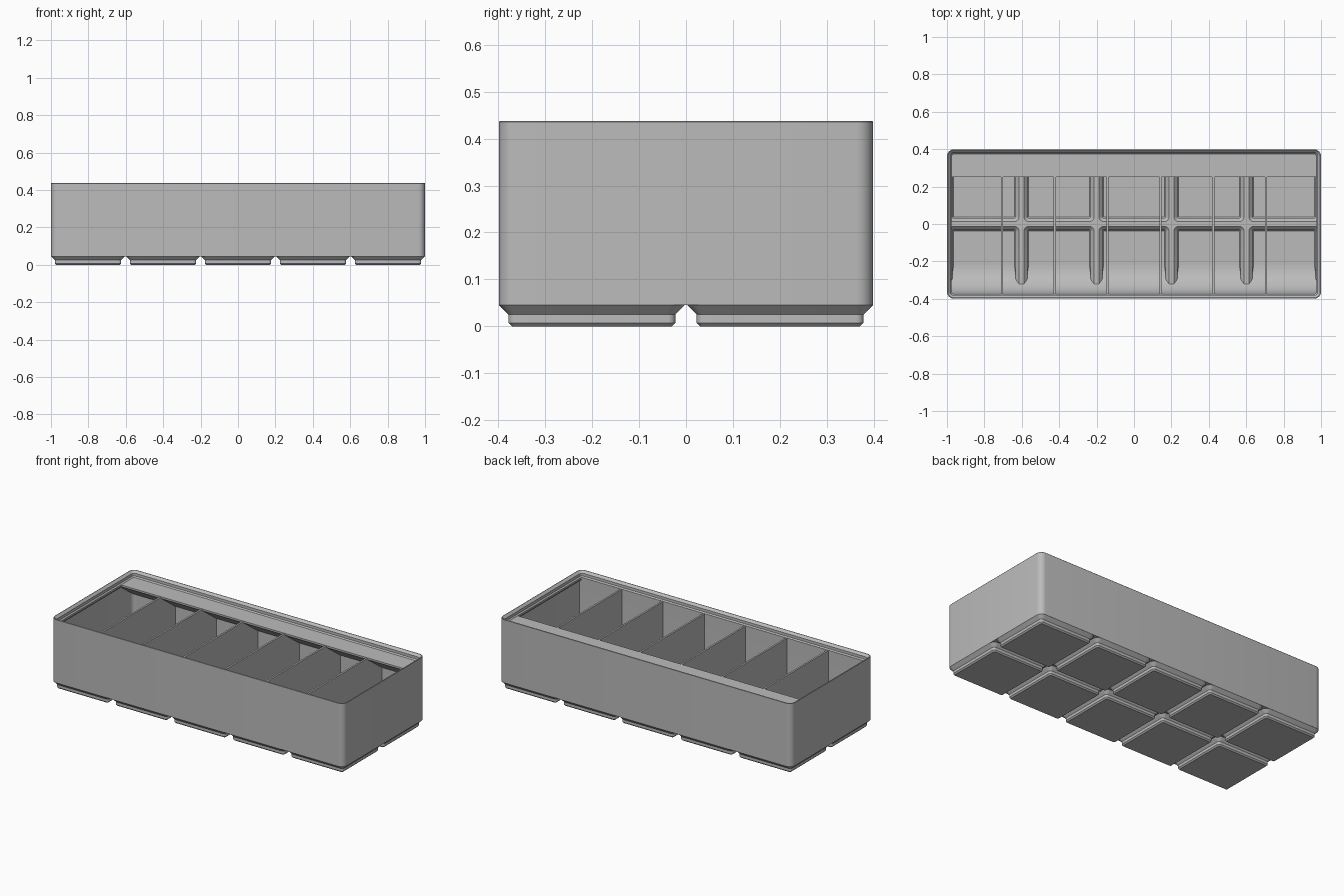
import bpy, bmesh, math

cube = bpy.data.objects.get("Cube")
if cube:
    bpy.data.objects.remove(cube, do_unlink=True)

# Main sizes
HX, HY, CORNER = 1.0, 0.3986, 0.0358
PITCH = 0.401
RIM_Z = 0.40            # level of label shelf, below the stacking lip
PLATE = (0.0454, 0.0495)  # underside and top of the plate joining the feet
FEET = [((i - 2) * PITCH, (j - 0.5) * PITCH) for i in range(5) for j in range(2)]

grey = bpy.data.materials.new("plain grey")
grey.use_nodes = True
grey.diffuse_color = (0.5, 0.5, 0.5, 1)
grey.node_tree.nodes["Principled BSDF"].inputs["Base Color"].default_value = (0.5, 0.5, 0.5, 1)


def rounded_rect(cx, cy, hx, hy, r, z, seg=6):
    pts = []
    for k, (sx, sy) in enumerate([(1, 1), (-1, 1), (-1, -1), (1, -1)]):
        for i in range(seg + 1):
            a = math.pi / 2 * (k + i / seg)
            pts.append((cx + sx * (hx - r) + r * math.cos(a),
                        cy + sy * (hy - r) + r * math.sin(a), z))
    return pts


def loft(bm, rings):
    """Skin closed rings and cap both ends."""
    loops = [[bm.verts.new(p) for p in ring] for ring in rings]
    n = len(loops[0])
    for a, b in zip(loops, loops[1:]):
        for i in range(n):
            bm.faces.new((a[i], a[(i + 1) % n], b[(i + 1) % n], b[i]))
    bm.faces.new(loops[0][::-1])
    bm.faces.new(loops[-1])


def prism(bm, profile, x0, x1):
    """Extrude a y-z profile along x."""
    loft(bm, [[(x, y, z) for y, z in profile] for x in (x0, x1)])


def finish(name, bm):
    bmesh.ops.recalc_face_normals(bm, faces=bm.faces[:])
    mesh = bpy.data.meshes.new(name)
    bm.to_mesh(mesh)
    bm.free()
    obj = bpy.data.objects.new(name, mesh)
    mesh.materials.append(grey)
    bpy.context.collection.objects.link(obj)
    return obj


def select(obj):
    bpy.ops.object.select_all(action='DESELECT')
    obj.select_set(True)
    bpy.context.view_layer.objects.active = obj


def boolean(obj, cutter, operation):
    mod = obj.modifiers.new("cut", 'BOOLEAN')
    mod.operation, mod.object, mod.solver = operation, cutter, 'EXACT'
    select(obj)
    bpy.ops.object.modifier_apply(modifier=mod.name)
    bpy.data.objects.remove(cutter, do_unlink=True)


def foot_rings(cx, cy, steps):
    return [rounded_rect(cx, cy, h, h, r, z) for h, r, z in steps]


# Walls with stacking lip: (inset, height) from outside bottom, over the rim, down inside
bm = bmesh.new()
wall_profile = [(0, PLATE[0]), (0, 0.435), (0.0015, 0.437), (0.0045, 0.437),
                (0.0181, 0.4235), (0.0181, 0.407), (0.0248, 0.400), (0.0248, 0.389),
                (0.0091, 0.373), (0.0091, PLATE[1])]
loft(bm, [rounded_rect(0, 0, HX - d, HY - d, CORNER - d, z) for d, z in wall_profile])
walls = finish("walls_and_lip", bm)

# Openings in the plate above each hollow foot
bm = bmesh.new()
for cx, cy in FEET:
    loft(bm, foot_rings(cx, cy, [(0.188, 0.026, 0.04), (0.188, 0.026, 0.055)]))
boolean(walls, finish("opening_cutter", bm), 'DIFFERENCE')

# Hollow stepped feet: (half width, corner radius, height)
OUTER = [(0.170, 0.0076, 0), (0.1776, 0.0153, 0.0076),
         (0.1776, 0.0153, 0.0248), (0.198, CORNER, PLATE[0])]
INNER = [(0.189, 0.027, PLATE[1]), (0.1685, 0.0075, 0.029),
         (0.1685, 0.0075, 0.0155), (0.163, 0.004, 0.0095)]
bm = bmesh.new()
for cx, cy in FEET:
    loft(bm, foot_rings(cx, cy, OUTER + INNER))
feet = finish("feet", bm)

# Curved scoop along the front
R, FRONT, FLOOR = 0.155, -0.3735, 0.010


def scoop_profile(bottom, back):
    start = math.acos(1 - max(bottom - FLOOR, 0) / R)
    arc = []
    for i in range(17):
        a = start + (math.pi / 2 - start) * i / 16
        arc.append((FRONT + R - R * math.sin(a), FLOOR + R * (1 - math.cos(a))))
    return arc + [(FRONT, RIM_Z), (back, RIM_Z), (back, bottom)]


bm = bmesh.new()
prism(bm, scoop_profile(0.0475, -0.385), -0.991, 0.991)
scoop = finish("scoop", bm)

# Lower scoop, kept inside the front feet
bm = bmesh.new()
for cx, cy in FEET:
    if cy < 0:
        loft(bm, foot_rings(cx, cy, [(h + 0.003, r + 0.003, z) for h, r, z in INNER[::-1]]))
scoop_base = finish("scoop_base", bm)
bm = bmesh.new()
prism(bm, scoop_profile(0.004, -0.395), -1.1, 1.1)
boolean(scoop_base, finish("scoop_cutter", bm), 'INTERSECT')

# Label shelf along the back with sloped underside
bm = bmesh.new()
prism(bm, [(0.385, RIM_Z), (0.25, RIM_Z), (0.25, 0.389), (0.385, 0.29)], -0.991, 0.991)
label_shelf = finish("label_shelf", bm)

# Six dividers, each reaching down into both rows of feet
bm = bmesh.new()
half = [(0.166, 0.006), (0.172, 0.028), (0.192, 0.049)]
for k in range(6):
    x = (k - 2.5) * 0.2825
    x0, x1 = x - 0.0055, x + 0.0055
    prism(bm, [(-0.392, 0.047), (0.392, 0.047), (0.392, 0.398), (-0.392, 0.398)], x0, x1)
    for cy in (-PITCH / 2, PITCH / 2):
        prism(bm, [(cy + y, z) for y, z in half] + [(cy - y, z) for y, z in half[::-1]], x0, x1)
dividers = finish("dividers", bm)

# Smooth the rounded corners, keep the creases
for obj in (walls, feet, scoop, scoop_base, label_shelf, dividers):
    select(obj)
    bpy.ops.object.shade_smooth_by_angle(angle=math.radians(30))
